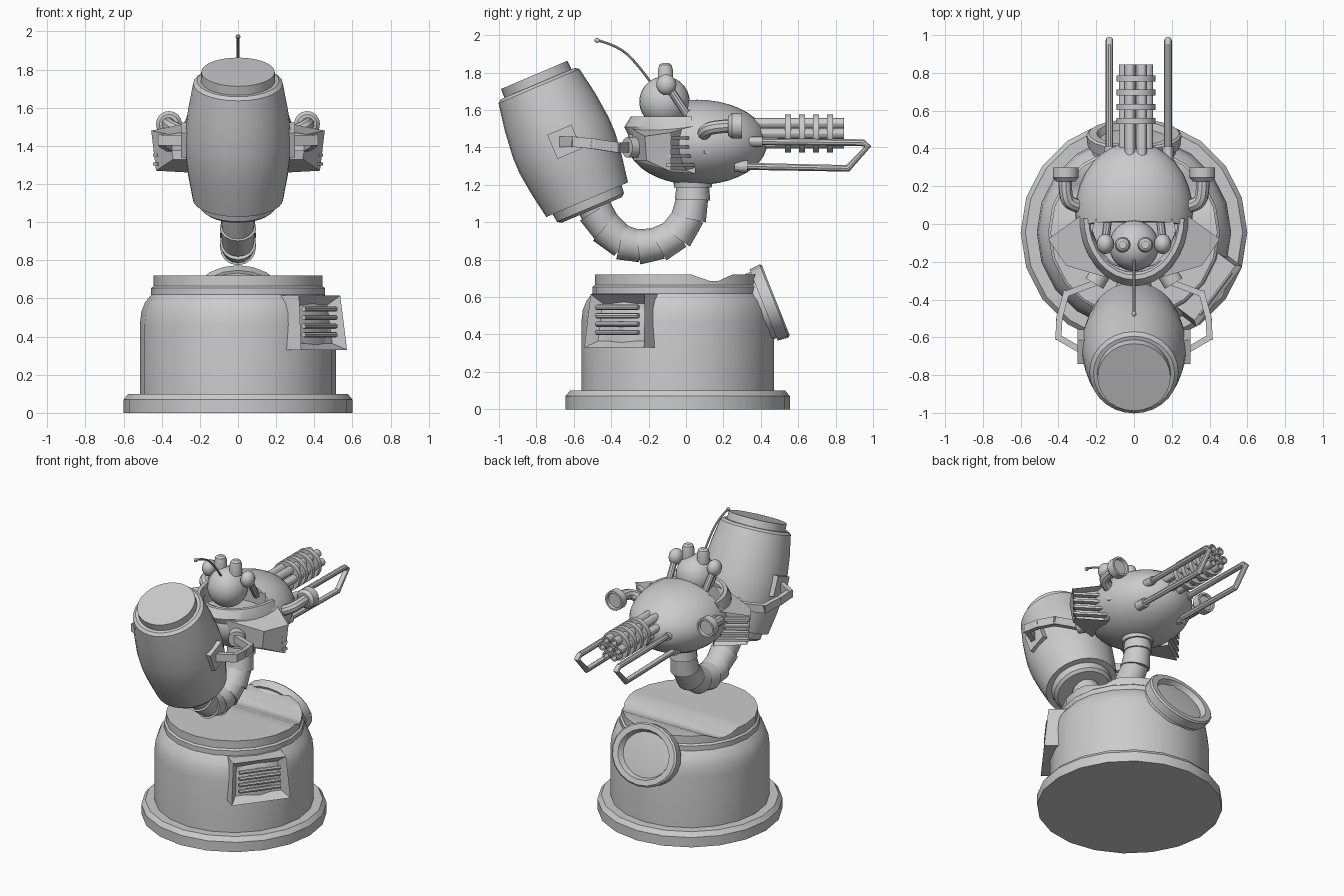
import bpy, bmesh
from math import sin, cos, pi, radians
from mathutils import Vector as V

if "Cube" in bpy.data.objects:
    bpy.data.objects.remove(bpy.data.objects["Cube"])


def make(name, bm):
    bmesh.ops.remove_doubles(bm, verts=bm.verts, dist=1e-5)
    bmesh.ops.recalc_face_normals(bm, faces=bm.faces)
    me = bpy.data.meshes.new(name)
    bm.to_mesh(me)
    bm.free()
    ob = bpy.data.objects.new(name, me)
    bpy.context.collection.objects.link(ob)
    return ob


def lathe(name, prof, loc=(0, 0, 0), axis=(0, 0, 1), n=20, sc=(1, 1, 1)):
    """Spin (radius, height) points about an axis."""
    bm = bmesh.new()
    q = V((0, 0, 1)).rotation_difference(V(axis).normalized())
    rings = []
    for r, h in prof:
        rings.append([bm.verts.new(q @ V((r * cos(2 * pi * i / n) * sc[0], r * sin(2 * pi * i / n) * sc[1],
                                          h * sc[2])) + V(loc)) for i in range(n)])
    for a, b in zip(rings, rings[1:]):
        for i in range(n):
            j = (i + 1) % n
            bm.faces.new((a[i], a[j], b[j], b[i]))
    return make(name, bm)


def ball(name, loc, sc, n=24, m=14):
    return lathe(name, [(sin(pi * i / m), -cos(pi * i / m)) for i in range(m + 1)], loc, n=n, sc=sc)


def rod(name, p, q, r1, r2=None, n=16):
    d = V(q) - V(p)
    return lathe(name, [(0, 0), (r1, 0), (r1 if r2 is None else r2, d.length),
                        (0, d.length)], p, d, n)


def hexa(name, quad_a, quad_b, inset=None):
    """Solid between two quads; quad_a may get an inset recess."""
    bm = bmesh.new()
    a = [bm.verts.new(p) for p in quad_a]
    b = [bm.verts.new(p) for p in quad_b]
    front = bm.faces.new(a)
    bm.faces.new(b)
    for i in range(4):
        j = (i + 1) % 4
        bm.faces.new((a[i], a[j], b[j], b[i]))
    bmesh.ops.recalc_face_normals(bm, faces=bm.faces)
    if inset:
        bmesh.ops.inset_individual(bm, faces=[front], thickness=inset[0], depth=0)
        bmesh.ops.translate(bm, verts=front.verts, vec=-front.normal * inset[1])
    return make(name, bm)


def bar(name, p, q, w, h):
    """Rectangular bar from p to q: w sideways, h upwards."""
    d = (V(q) - V(p)).normalized()
    side = d.cross(V((0, 0, 1))).normalized()
    up = side.cross(d)
    corners = [side * w / 2 * a + up * h / 2 * b for a, b in ((-1, -1), (1, -1), (1, 1), (-1, 1))]
    return hexa(name, [V(p) + c for c in corners], [V(q) + c for c in corners])


def tube(name, pts, r, smooth=False):
    cu = bpy.data.curves.new(name, 'CURVE')
    cu.dimensions = '3D'
    cu.bevel_depth, cu.bevel_resolution, cu.use_fill_caps = r, 3, True
    sp = cu.splines.new('NURBS' if smooth else 'POLY')
    sp.points.add(len(pts) - 1)
    for p, c in zip(sp.points, pts):
        p.co = (*c, 1)
    if smooth:
        sp.use_endpoint_u, sp.order_u, sp.resolution_u = True, 3, 6
    ob = bpy.data.objects.new(name, cu)
    bpy.context.collection.objects.link(ob)
    bpy.ops.object.select_all(action='DESELECT')
    ob.select_set(True)
    bpy.context.view_layer.objects.active = ob
    bpy.ops.object.convert(target='MESH')


def cut(ob, cutter):
    m = ob.modifiers.new('cut', 'BOOLEAN')
    m.operation, m.object, m.solver = 'DIFFERENCE', cutter, 'EXACT'
    bpy.context.view_layer.objects.active = ob
    bpy.ops.object.modifier_apply(modifier='cut')
    bpy.data.objects.remove(cutter)


# Pedestal with a shallow trough across its top
base = lathe('pedestal', [(0, 0), (.6, 0), (.6, .07), (.575, .1), (.515, .1), (.515, .46), (.507, .53),
                          (.487, .58), (.455, .62), (.455, .655), (.442, .665), (.442, .72), (0, .72)],
             (0, -.045, 0))
cut(base, hexa('trough_cutter', [(-1, 0, .73), (-1, .27, .73), (-1, .17, .685), (-1, .13, .685)],
               [(1, 0, .73), (1, .27, .73), (1, .17, .685), (1, .13, .685)]))

# Round port on the back of the pedestal
lathe('port', [(0, -.3), (.19, -.3), (.19, -.07), (.205, -.07), (.21, -.01), (.2, 0), (.165, 0),
               (.15, -.035), (.1, -.03), (0, -.03)], (0, .48, .583), (0, .93, .37), 20, (1.2, 1, 1))

# Vent box on the pedestal's front right side
nrm, tan, ctr = V((.8, -.6, 0)), V((.6, .8, 0)), V((0, -.045, 0))


def vent_pt(d, t, z):
    return ctr + nrm * d + tan * t + V((0, 0, z))


hexa('vent_box', [vent_pt(.535, -.18, .615), vent_pt(.535, .18, .615), vent_pt(.565, .2, .33), vent_pt(.565, -.2, .33)],
     [vent_pt(.4, -.18, .615), vent_pt(.4, .18, .615), vent_pt(.4, .2, .33), vent_pt(.4, -.2, .33)], (.06, .06))
for i in range(4):
    z = .41 + .045 * i
    rod('vent_slat', vent_pt(.535, -.14, z), vent_pt(.535, .14, z), .014, n=8)

# Segmented hose joining the hull to the drum
path = [(.037, 1.22), (.035, 1.13), (.015, 1.03), (-.05, .935), (-.14, .885), (-.245, .87), (-.34, .892),
        (-.425, .965), (-.48, 1.05), (-.51, 1.13)]
for i, (a, b) in enumerate(zip(path, path[1:])):
    p, q = V((0, *a)), V((0, *b))
    rod('hose_segment', p - (q - p) * .12, q + (q - p) * .12, .083, .095)
lathe('hose_collar', [(0, 0), (.1, 0), (.105, .04), (0, .04)], (0, .037, 1.185))

# Tilted drum at the front
lathe('drum', [(0, 0), (.175, 0), (.195, .015), (.2, .06), (.237, .06), (.262, .2), (.278, .33), (.278, .42),
               (.262, .57), (.235, .72), (.215, .735), (.195, .735), (.193, .785), (0, .785)],
      (0, -.505, 1.065), (0, -.39, .92), 28)

# Egg-shaped hull with open cockpit
hull = ball('hull', (0, .06, 1.427), (.312, .375, .228), 32, 20)
cut(hull, hexa('top_cutter', [(-.5, -.6, 1.55), (.5, -.6, 1.55), (.5, -.6, 1.9), (-.5, -.6, 1.9)],
               [(-.5, 0, 1.55), (.5, 0, 1.55), (.5, .05, 1.9), (-.5, .05, 1.9)]))
cut(hull, lathe('well_cutter', [(0, 1.44), (.2, 1.44), (.2, 1.6), (0, 1.6)], (0, -.05, 0), n=24, sc=(1.1, .95, 1)))

# U-shaped cockpit rim, stepped section
bm = bmesh.new()
loops = []
for i in range(17):
    t = pi + pi * i / 16
    loops.append([bm.verts.new((rx * cos(t), .03 + ry * sin(t), z)) for rx, ry, z in
                  ((.295, .34, 1.47), (.285, .36, 1.51), (.265, .325, 1.565), (.24, .3, 1.565),
                   (.225, .27, 1.53), (.225, .27, 1.45))])
for a, b in zip(loops, loops[1:]):
    for k in range(6):
        bm.faces.new((a[k], a[(k + 1) % 6], b[(k + 1) % 6], b[k]))
bm.faces.new(loops[0])
bm.faces.new(loops[-1])
make('cockpit_rim', bm)

# Spherical pilot head with antenna
ball('pilot_head', (0, -.115, 1.645), (.132, .135, .135))
tube('antenna', [(0, -.19, 1.75), (0, -.27, 1.86), (0, -.37, 1.945), (0, -.47, 1.972)], .007, True)
ball('antenna_tip', (0, -.475, 1.972), (.013, .016, .013), 10, 6)

for s in (-1, 1):
    # Eyes, ears and head struts
    lathe('eye', [(0, -.1), (.042, -.1), (.042, -.04), (.034, -.01), (.02, 0), (0, 0)], (s * .06, -.11, 1.85), n=14)
    ball('ear', (s * .152, -.105, 1.735), (.046, .054, .056), 16, 10)
    rod('ear_strut', (s * .152, -.09, 1.72), (s * .14, .01, 1.57), .022, n=10)

    # Side lamps on bent pipes
    tube('lamp_pipe', [(s * .26, .09, 1.46), (s * .335, .1, 1.49), (s * .365, .15, 1.51), (s * .365, .24, 1.515)], .036, True)
    lathe('lamp', [(0, 0), (.05, 0), (.068, .02), (.068, .075), (.055, .075), (.05, .06), (0, .06)],
          (s * .362, .225, 1.515), (0, 1, 0), 16)
    bar('side_slot', (s * .285, .09, 1.385), (s * .25, .17, 1.385), .05, .035)

    # Exhaust pods with louvres
    hexa('exhaust_pod', [(s * .26, .06, 1.52), (s * .455, -.08, 1.48), (s * .43, -.08, 1.27), (s * .25, .05, 1.26)],
         [(s * .12, -.29, 1.5), (s * .36, -.22, 1.46), (s * .34, -.21, 1.33), (s * .12, -.28, 1.33)], (.018, .05))
    for i in range(4):
        z = 1.305 + .048 * i
        bar('exhaust_louvre', (s * .255, .03, z), (s * .435, -.093, z), .035, .016)

    # Drum bracket and handle reaching back to the hull
    u, w = V((0, -.39, .92)) * .07, V((0, .92, .39)) * .07
    c = V((0, -.65, 1.43))
    quad = [c + u + w, c + u - w, c - u - w, c - u + w]
    hexa('drum_bracket', [p + V((s * .3, 0, 0)) for p in quad], [p + V((s * .22, 0, 0)) for p in quad])
    arm = [V((s * .28, -.67, 1.43)), V((s * .4, -.6, 1.43)), V((s * .395, -.5, 1.42)),
           V((s * .36, -.37, 1.4)), V((s * .2, -.31, 1.4))]
    for a, b in zip(arm, arm[1:]):
        e = (b - a).normalized() * .012
        bar('handle', a - e, b + e, .032, .055)
    rod('handle_joint', (s * .14, -.2, 1.4), (s * .21, -.315, 1.4), .055)

    # Prong loops ahead of the hull
    x = .025 + s * .155
    tube('prong', [(x, .26, 1.3), (x, .865, 1.288), (x, .972, 1.405), (x, .945, 1.425), (x, .33, 1.432)], .02)
    rod('prong_collar', (x, .26, 1.3), (x, .33, 1.298), .032, n=12)
    rod('prong_collar', (x, .33, 1.432), (x, .41, 1.431), .028, n=12)

# Rotary gun: seven barrels and three clamps
gx, gz = .01, 1.475
for i in range(7):
    r = .062 if i else 0
    px, pz = gx + r * cos(i * pi / 3), gz + r * sin(i * pi / 3)
    lathe('gun_barrel', [(0, .3), (.028, .3), (.028, .845), (.018, .845), (.018, .8), (0, .8)], (px, 0, pz), (0, 1, 0), 12)
for y in (.545, .62, .695, .77):
    rod('gun_clamp', (gx, y - .016, gz), (gx, y + .016, gz), .103, n=18)

# Smooth shading with sharp edges kept
bpy.ops.object.select_all(action='SELECT')
bpy.context.view_layer.objects.active = base
bpy.ops.object.shade_smooth_by_angle(angle=radians(30))
